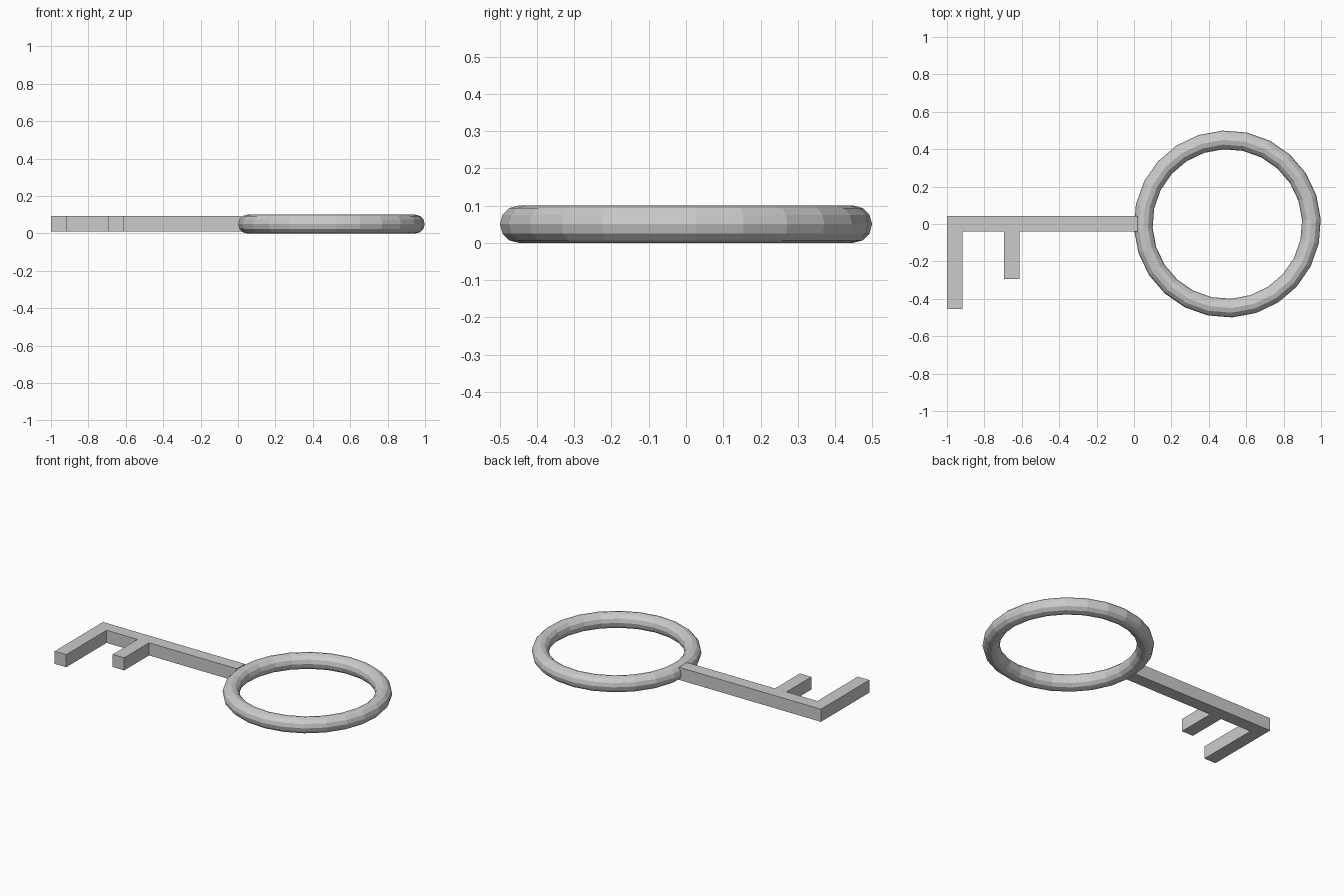
import bpy, bmesh
from math import sin, cos, pi, radians

if "Cube" in bpy.data.objects:
    bpy.data.objects.remove(bpy.data.objects["Cube"])


def make_object(name, bm):
    bmesh.ops.recalc_face_normals(bm, faces=bm.faces)
    mesh = bpy.data.meshes.new(name)
    bm.to_mesh(mesh)
    bm.free()
    obj = bpy.data.objects.new(name, mesh)
    bpy.context.collection.objects.link(obj)
    return obj


# Ring-shaped handle: low-poly torus lying flat
bpy.ops.mesh.primitive_torus_add(
    major_segments=24, minor_segments=12,
    major_radius=0.45, minor_radius=0.05,
    location=(0.499, 0, 0.05), rotation=(0, 0, radians(3)))
bpy.context.object.name = "handle_ring"

# Shaft and two teeth: one outline extruded to a square section
outline = [(0.02, 0.042), (-1, 0.042), (-1, -0.455), (-0.917, -0.455),
           (-0.917, -0.04), (-0.695, -0.04), (-0.695, -0.295),
           (-0.612, -0.295), (-0.612, -0.04), (0.02, -0.04)]
bm = bmesh.new()
face = bm.faces.new([bm.verts.new((x, y, 0.01)) for x, y in outline])
top = bmesh.ops.extrude_face_region(bm, geom=[face])["geom"]
bmesh.ops.translate(bm, vec=(0, 0, 0.082),
                    verts=[v for v in top if isinstance(v, bmesh.types.BMVert)])
make_object("shaft_and_teeth", bm)
